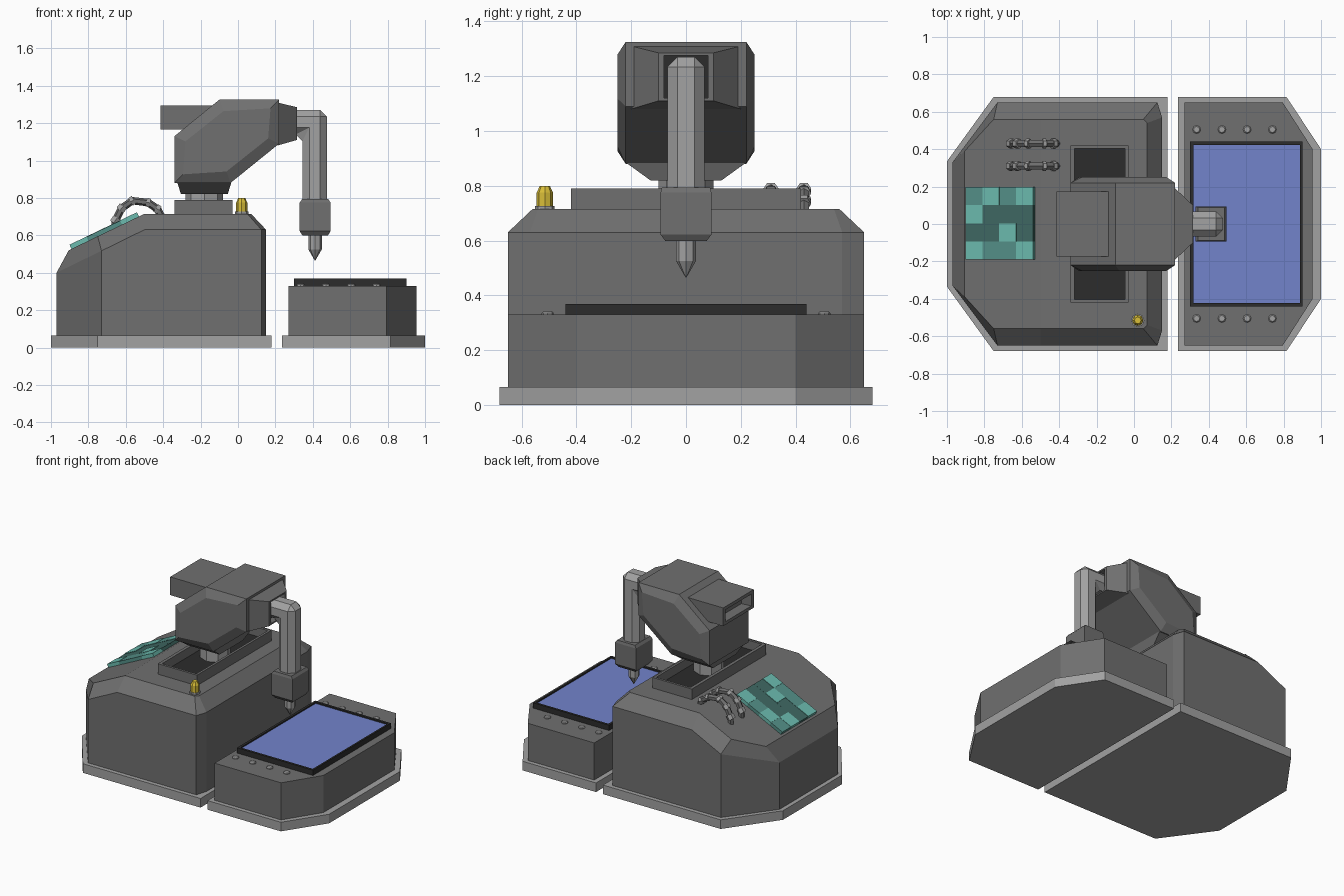
import bpy, bmesh, math
from mathutils import Matrix

if "Cube" in bpy.data.objects:
    bpy.data.objects.remove(bpy.data.objects["Cube"])


def material(name, rgb):
    m = bpy.data.materials.new(name)
    m.diffuse_color = (*rgb, 1)
    m.use_nodes = True
    m.node_tree.nodes["Principled BSDF"].inputs["Base Color"].default_value = m.diffuse_color
    return m


LIGHT = material("light_grey", (0.36, 0.36, 0.36))
MID = material("mid_grey", (0.16, 0.16, 0.16))
DARK = material("dark_grey", (0.025, 0.025, 0.025))
BLUE = material("blue_glass", (0.17, 0.23, 0.60))
YELLOW = material("yellow", (0.70, 0.52, 0.04))
TEALS = [material("teal_dark", (0.05, 0.14, 0.125)),
         material("teal_mid", (0.09, 0.28, 0.25)),
         material("teal_light", (0.15, 0.50, 0.43))]


def finish(name, bm, mat):
    bmesh.ops.recalc_face_normals(bm, faces=bm.faces)
    me = bpy.data.meshes.new(name)
    bm.to_mesh(me)
    bm.free()
    ob = bpy.data.objects.new(name, me)
    bpy.context.collection.objects.link(ob)
    if mat:
        me.materials.append(mat)
    return ob


def loft_bm(rings, caps=True):
    """Skin a list of equal-length point rings and cap both ends."""
    bm = bmesh.new()
    vs = [[bm.verts.new(p) for p in r] for r in rings]
    n = len(rings[0])
    for a, b in zip(vs, vs[1:]):
        for i in range(n):
            j = (i + 1) % n
            bm.faces.new((a[i], a[j], b[j], b[i]))
    if caps:
        bm.faces.new(vs[0])
        bm.faces.new(vs[-1])
    return bm


def loft(name, rings, mat=None):
    return finish(name, loft_bm(rings), mat)


def rect(x0, x1, y, z):
    return [(x0, -y, z), (x1, -y, z), (x1, y, z), (x0, y, z)]


def rect_x(x, y, z0, z1):
    return [(x, -y, z0), (x, y, z0), (x, y, z1), (x, -y, z1)]


def box(name, x0, x1, y, z0, z1, mat=None):
    return loft(name, [rect(x0, x1, y, z0), rect(x0, x1, y, z1)], mat)


def turned(name, x, y, profile, mat=None, n=8, phase=0.0):
    """Stack of n-sided rings from (radius, z) pairs."""
    ang = [2 * math.pi * (i + phase) / n for i in range(n)]
    return loft(name, [[(x + r * math.cos(a), y + r * math.sin(a), z) for a in ang]
                       for r, z in profile], mat)


def mirrored(half):
    """Close a half outline (y > 0) by mirroring it across y = 0."""
    return half + [(p[0], -p[1], *p[2:]) for p in reversed(half)]


def slab(name, half, z0, z1, mat=None):
    out = mirrored(half)
    return loft(name, [[(x, y, z0) for x, y in out], [(x, y, z1) for x, y in out]], mat)


# Base plates
slab("main_base_plate", [(0.18, 0.68), (-0.75, 0.68), (-1.0, 0.335)], 0, 0.065, LIGHT)
slab("screen_base_plate", [(0.235, 0.68), (0.815, 0.68), (1.0, 0.40)][::-1], 0, 0.065, LIGHT)

# Main housing with sloped front deck and chamfered rim
rim = mirrored([(0.15, 0.57, 0.63), (0.125, 0.65, 0.63), (-0.5, 0.65, 0.63),
                (-0.73, 0.65, 0.517), (-0.97, 0.33, 0.40)])
deck = mirrored([(0.07, 0.54, 0.715), (0.05, 0.56, 0.715), (-0.5, 0.56, 0.715),
                 (-0.75, 0.56, 0.595), (-0.905, 0.39, 0.52)])
bm = loft_bm([[(x, y, 0.06) for x, y, z in rim], rim, deck])
ridge = [v for v in bm.verts if abs(v.co.x + 0.5) < 1e-4 and v.co.z > 0.7]
bmesh.ops.connect_verts(bm, verts=ridge)
finish("main_housing", bm, MID)

# Screen housing, bezel, glass and buttons
slab("screen_housing", [(0.27, 0.65), (0.795, 0.65), (0.955, 0.40)][::-1], 0.06, 0.33, MID)
loft("screen_bezel", [rect(0.30, 0.90, 0.44, 0.325), rect(0.30, 0.90, 0.44, 0.368),
                      rect(0.317, 0.887, 0.423, 0.368), rect(0.317, 0.887, 0.423, 0.355)], DARK)
box("screen_glass", 0.317, 0.887, 0.423, 0.34, 0.359, BLUE)
for i in range(4):
    for y in (-0.505, 0.505):
        turned("button", 0.335 + 0.135 * i, y, [(0.022, 0.325), (0.022, 0.336), (0.016, 0.342)], LIGHT)

# Turret well: raised frame with dark floor
loft("turret_frame", [rect(-0.34, -0.03, 0.42, 0.70), rect(-0.34, -0.03, 0.42, 0.79),
                      rect(-0.317, -0.047, 0.403, 0.79), rect(-0.317, -0.047, 0.403, 0.722)], MID)
box("turret_well_floor", -0.317, -0.047, 0.403, 0.71, 0.726, DARK)
turned("turret_neck", -0.18, 0, [(0.10, 0.72), (0.10, 0.83)], LIGHT)
loft("turret_collar", [rect(-0.305, -0.055, 0.13, 0.82), rect(-0.325, -0.035, 0.22, 0.885)], MID)

# Turret head with raised bevelled side panels
prof = [(-0.34, 0.88), (-0.04, 0.88), (0.22, 1.09), (0.22, 1.325), (-0.10, 1.325), (-0.34, 1.13)]
bm = loft_bm([[(x, y, z) for x, z in prof] for y in (-0.22, 0.22)])
bm.normal_update()
bmesh.ops.recalc_face_normals(bm, faces=bm.faces)
sides = [f for f in bm.faces if abs(f.normal.y) > 0.9]
bmesh.ops.inset_individual(bm, faces=sides, thickness=0.065, depth=0.03)
finish("turret_head", bm, MID)

# Rear duct with recessed mouth
loft("rear_duct", [rect_x(-0.10, 0.173, 1.165, 1.295), rect_x(-0.415, 0.173, 1.165, 1.295),
                   rect_x(-0.415, 0.145, 1.188, 1.272), rect_x(-0.35, 0.125, 1.195, 1.265)], MID)

# Arm socket on the head, with dark recess
loft("arm_socket", [rect_x(0.21, 0.20, 1.08, 1.31), rect_x(0.315, 0.10, 1.11, 1.285),
                    rect_x(0.315, 0.08, 1.12, 1.275), rect_x(0.26, 0.08, 1.12, 1.275)], MID)
loft("arm_socket_back", [rect_x(0.25, 0.08, 1.12, 1.275), rect_x(0.265, 0.08, 1.12, 1.275)], DARK)

# Bent arm: L profile chamfered to an eight-sided section
ell = [(0.20, 1.27), (0.475, 1.27), (0.475, 0.74), (0.345, 0.74), (0.345, 1.14), (0.20, 1.14)]
arm = loft("bent_arm", [[(x, y, z) for x, z in ell] for y in (-0.067, 0.067)], LIGHT)
bev = arm.modifiers.new("chamfer", "BEVEL")
bev.width, bev.segments, bev.limit_method = 0.036, 1, "ANGLE"

# Tool block and pointed tip
loft("tool_block", [rect(0.345, 0.48, 0.075, 0.598), rect(0.33, 0.495, 0.093, 0.622),
                    rect(0.33, 0.495, 0.093, 0.775), rect(0.342, 0.483, 0.088, 0.793)], MID)
turned("tool_tip", 0.412, 0, [(0.036, 0.60), (0.036, 0.525), (0.002, 0.466)], LIGHT)

# Keypad tiles following the sloped deck
pattern = ["1212", "2000", "0020", "2112"]
tilt = math.atan(0.4815)
for r, row in enumerate(pattern):
    for c, shade in enumerate(row):
        x, y = -0.845 + 0.09 * c, 0.15 - 0.0975 * r
        h = 0.044 + 0.003 * int(shade)
        tile = box("keypad_tile", -0.05, 0.05, 0.0485, -h / 2, h / 2, TEALS[int(shade)])
        z = 0.52 + 0.4815 * (x + 0.905)
        tile.data.transform(Matrix.Translation((x, y, z)) @ Matrix.Rotation(-tilt, 4, "Y"))

# Cable loops with joint rings
path = [(-0.655, 0.63), (-0.655, 0.68), (-0.622, 0.745), (-0.565, 0.785),
        (-0.48, 0.775), (-0.43, 0.74), (-0.41, 0.70)]


def tube(name, pts, y, radius, mat):
    cu = bpy.data.curves.new(name, "CURVE")
    cu.dimensions, cu.bevel_depth, cu.bevel_resolution, cu.use_fill_caps = "3D", radius, 1, True
    sp = cu.splines.new("POLY")
    sp.points.add(len(pts) - 1)
    for p, (x, z) in zip(sp.points, pts):
        p.co = (x, y, z, 1)
    ob = bpy.data.objects.new(name, cu)
    bpy.context.collection.objects.link(ob)
    me = bpy.data.meshes.new_from_object(ob.evaluated_get(bpy.context.evaluated_depsgraph_get()))
    bpy.data.objects.remove(ob)
    for f in me.polygons:
        f.use_smooth = False
    me.materials.clear()
    me.materials.append(mat)
    bpy.context.collection.objects.link(bpy.data.objects.new(name, me))


for y in (0.31, 0.43):
    tube("cable", path, y, 0.021, MID)
    for a in path[1:6]:
        tube("cable_ring", [(a[0] - 0.009, a[1] - 0.009 * (-0.5 - a[0]) * 10),
                            (a[0] + 0.009, a[1] + 0.009 * (-0.5 - a[0]) * 10)], y, 0.027, LIGHT)

# Warning beacon
turned("beacon_base", 0.02, -0.515, [(0.036, 0.71), (0.036, 0.727)], LIGHT)
turned("beacon_lamp", 0.02, -0.515, [(0.03, 0.72), (0.03, 0.775), (0.018, 0.80)], YELLOW)
